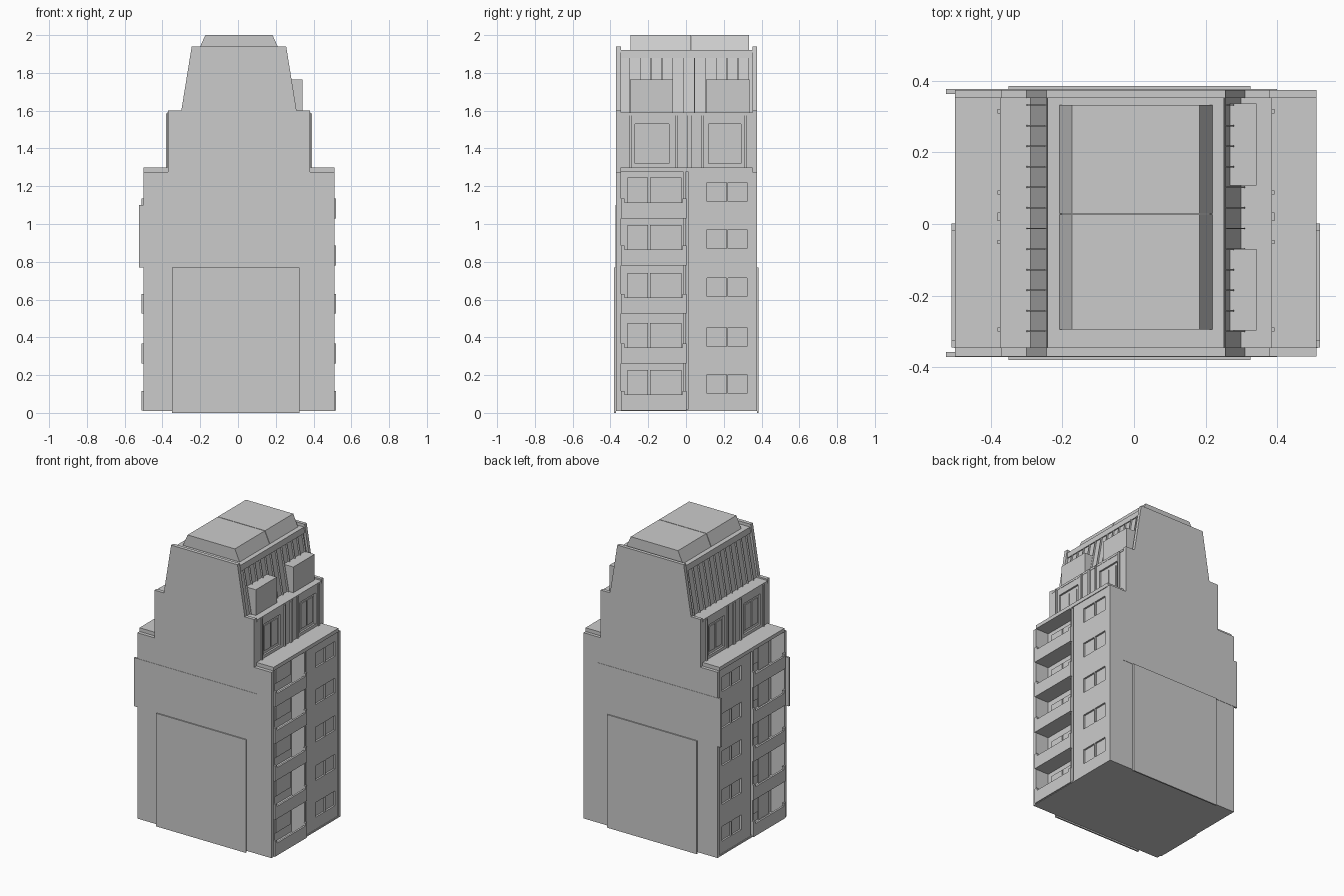
import bpy, bmesh
from mathutils import Vector

if "Cube" in bpy.data.objects:
    bpy.data.objects.remove(bpy.data.objects["Cube"])

CX = 0.005  # symmetry line of the building

grey = bpy.data.materials.new("plain grey")
grey.diffuse_color = (0.6, 0.6, 0.6, 1)
grey.use_nodes = True
grey.node_tree.nodes["Principled BSDF"].inputs["Base Color"].default_value = grey.diffuse_color


def finish(name, bm):
    bmesh.ops.recalc_face_normals(bm, faces=bm.faces)
    me = bpy.data.meshes.new(name)
    bm.to_mesh(me)
    bm.free()
    me.materials.append(grey)
    ob = bpy.data.objects.new(name, me)
    bpy.context.collection.objects.link(ob)
    return ob


def add_box(bm, x, y, z):
    lo = Vector((min(x), min(y), min(z)))
    hi = Vector((max(x), max(y), max(z)))
    for v in bmesh.ops.create_cube(bm, size=1)["verts"]:
        v.co = Vector([(lo[i] + hi[i]) / 2 + v.co[i] * (hi[i] - lo[i]) for i in range(3)])


def boxes(name, items):
    bm = bmesh.new()
    for x, y, z in items:
        add_box(bm, x, y, z)
    return finish(name, bm)


def add_prism(bm, pts, y0, y1):
    """Extrude an (x, z) outline along y."""
    vs = [bm.verts.new((x, y0, z)) for x, z in pts]
    face = bm.faces.new(vs)
    new = bmesh.ops.extrude_face_region(bm, geom=[face])["geom"]
    bmesh.ops.translate(bm, verts=[g for g in new if isinstance(g, bmesh.types.BMVert)],
                        vec=(0, y1 - y0, 0))


def prism(name, pts, y0, y1):
    bm = bmesh.new()
    add_prism(bm, pts, y0, y1)
    return finish(name, bm)


def symmetric(half):
    return [(CX + x, z) for x, z in half] + [(CX - x, z) for x, z in reversed(half)]


def cut(ob, items):
    """Cut recesses and keep only the finished mesh."""
    cutter = boxes("cutter", items)
    cutter.hide_render = True
    mod = ob.modifiers.new("cut", 'BOOLEAN')
    mod.object, mod.solver = cutter, 'EXACT'
    deps = bpy.context.evaluated_depsgraph_get()
    mesh = bpy.data.meshes.new_from_object(ob.evaluated_get(deps))
    ob.modifiers.clear()
    ob.data = mesh
    bpy.data.objects.remove(cutter)


# End walls with stepped and tapering outline
gable = symmetric([(0.505, 0.01), (0.505, 1.275), (0.375, 1.275), (0.375, 1.6),
                   (0.305, 1.6), (0.25, 1.94)])
prism("front_end_wall", gable, -0.37, -0.345)
prism("back_end_wall", gable, 0.352, 0.375)

# Raised panels on the end walls
for name, y0, s in (("front", -0.37, -1), ("back", 0.375, 1)):
    boxes(name + "_large_panel", [((-0.35, 0.325), (y0, y0 + s * 0.01), (0.0, 0.77))])
    boxes(name + "_band_panel", [((-0.525, 0.40), (y0 - s * 0.012, y0 + s * 0.002), (0.77, 1.1))])

# Main masses between the end walls
Y = (-0.346, 0.353)
boxes("lower_core", [((CX - 0.405, CX + 0.405), Y, (0.01, 1.28))])
boxes("terrace_slab", [((CX - 0.505, CX + 0.505), Y, (1.275, 1.30))])
boxes("base_slab", [((CX - 0.505, CX + 0.505), Y, (0.01, 0.02))])
boxes("upper_core", [((CX - 0.365, CX + 0.365), Y, (1.29, 1.58))])
boxes("upper_ledge", [((CX - 0.38, CX + 0.38), Y, (1.575, 1.59))])
prism("sloped_roof_mass", symmetric([(0.295, 1.585), (0.243, 1.88), (0.25, 1.88), (0.246, 1.92)]), *Y)

# Roof lantern in two halves with a narrow joint
lantern = symmetric([(0.216, 1.915), (0.178, 2.0)])
prism("roof_lantern_front", lantern, -0.295, 0.026)
prism("roof_lantern_back", lantern, 0.030, 0.333)

# Dormers on the right slope
for name, y in (("front_dormer", (-0.297, -0.07)), ("back_dormer", (0.107, 0.337))):
    boxes(name, [((0.24, 0.342), y, (1.585, 1.765))])

FLOORS = [0.012, 0.262, 0.525, 0.78, 1.03]

for side, s in (("right", 1), ("left", -1)):
    def X(a, b):
        return (CX + s * a, CX + s * b)

    # Window wall on the rear half of the side
    wall = boxes(side + "_window_wall", [(X(0.40, 0.5), (0.012, 0.353), (0.012, 1.278))])
    cut(wall, [(X(0.488, 0.52), y, (f + 0.09, f + 0.19))
               for f in FLOORS for y in ((0.112, 0.214), (0.222, 0.322))])
    boxes(side + "_wall_fin", [(X(0.40, 0.504), (-0.012, -0.002), (0.012, 1.278))])

    # Balconies: floor, parapet with raised ends
    for i, f in enumerate(FLOORS):
        boxes(f"{side}_balcony_{i + 1}", [
            (X(0.40, 0.507), (-0.346, -0.01), (f, f + 0.015))])
        bm = bmesh.new()
        outline = [(-0.345, f), (0.002, f), (0.002, f + 0.105), (-0.018, f + 0.105),
                   (-0.018, f + 0.085), (-0.325, f + 0.085), (-0.325, f + 0.105), (-0.345, f + 0.105)]
        vs = [bm.verts.new((CX + s * 0.502, y, z)) for y, z in outline]
        new = bmesh.ops.extrude_face_region(bm, geom=[bm.faces.new(vs)])["geom"]
        bmesh.ops.translate(bm, verts=[g for g in new if isinstance(g, bmesh.types.BMVert)],
                            vec=(s * 0.013, 0, 0))
        finish(f"{side}_parapet_{i + 1}", bm)

    # Balcony doors and windows as thin plates on the recessed wall
    boxes(side + "_balcony_doors",
          [(X(0.40, 0.413), y, (f + z, f + 0.215)) for f in FLOORS
           for y, z in (((-0.31, -0.20), 0.015), ((-0.19, -0.025), 0.075))])

    # Upper storey wall panels with recessed windows and central pilasters
    panel = boxes(side + "_upper_wall", [(X(0.36, 0.378), Y, (1.295, 1.58))])
    cut(panel, [(X(0.366, 0.4), y, (1.32, 1.53))
                for y in ((-0.27, -0.09), (0.12, 0.29))])
    boxes(side + "_upper_windows",
          [(X(0.36, 0.371), y, (1.34, 1.51))
           for y in ((-0.25, -0.185), (-0.175, -0.11), (0.14, 0.2), (0.21, 0.27))])
    boxes(side + "_upper_pilasters",
          [(X(0.37, 0.387), (y - w, y + w), (1.295, 1.585))
           for y, w in ((-0.295, 0.006), (-0.05, 0.006), (0.02, 0.012), (0.088, 0.006), (0.315, 0.006))])

    # Slender ribs up the sloped roof side
    bm = bmesh.new()
    rib = [(CX + s * x, z) for x, z in ((0.28, 1.588), (0.306, 1.588), (0.254, 1.88), (0.23, 1.88))]
    for i in range(12):
        y = -0.30 + i * 0.0575
        add_prism(bm, rib, y - 0.002, y + 0.002)
    finish(side + "_roof_ribs", bm)
